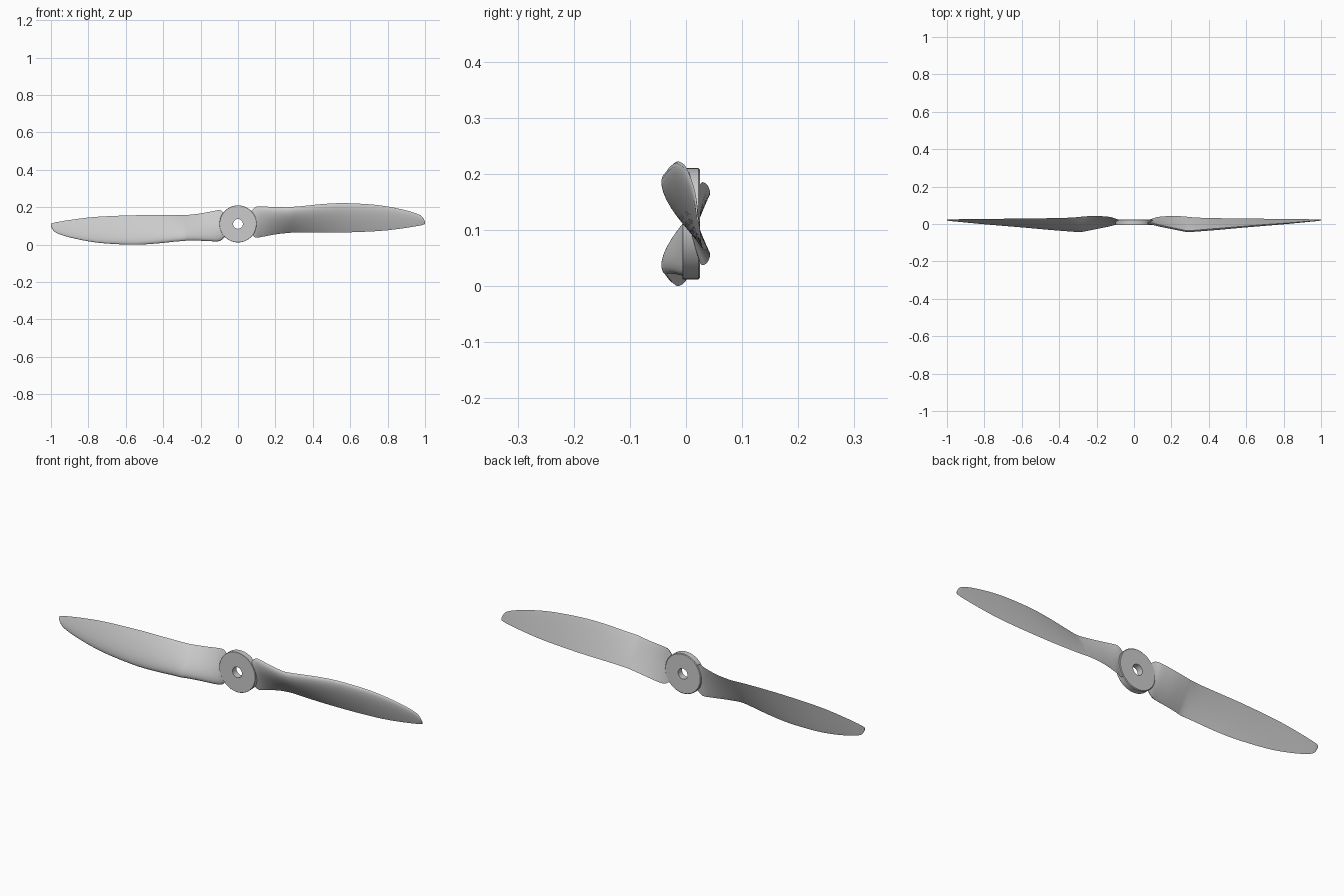
import bpy, bmesh, math
from mathutils import Vector

if "Cube" in bpy.data.objects:
    bpy.data.objects.remove(bpy.data.objects["Cube"])

CENTRE = Vector((0, 0, 0.111))


def add_object(name, mesh, spin=0.0):
    ob = bpy.data.objects.new(name, mesh)
    bpy.context.collection.objects.link(ob)
    ob.location = CENTRE
    ob.rotation_euler = (0, spin, 0)
    bpy.ops.object.select_all(action='DESELECT')
    ob.select_set(True)
    bpy.context.view_layer.objects.active = ob
    bpy.ops.object.shade_smooth_by_angle(angle=math.radians(35))
    return ob


def rings_to_mesh(name, rings, wrap):
    """Bridge closed rings of points; wrap joins last to first, else cap the ends."""
    bm = bmesh.new()
    loops = [[bm.verts.new(p) for p in ring] for ring in rings]
    pairs = list(zip(loops, loops[1:])) + ([(loops[-1], loops[0])] if wrap else [])
    for a, b in pairs:
        for i in range(len(a)):
            j = (i + 1) % len(a)
            bm.faces.new((a[i], a[j], b[j], b[i]))
    if not wrap:
        bm.faces.new(loops[0])
        bm.faces.new(loops[-1])
    bmesh.ops.recalc_face_normals(bm, faces=bm.faces)
    mesh = bpy.data.meshes.new(name)
    bm.to_mesh(mesh)
    bm.free()
    return mesh


def catmull(pts, steps):
    """Smooth the station table between its rows."""
    out = []
    for i in range(len(pts) - 1):
        p0, p1 = pts[max(i - 1, 0)], pts[i]
        p2, p3 = pts[i + 1], pts[min(i + 2, len(pts) - 1)]
        for k in range(steps):
            t = k / steps
            out.append([0.5 * (2 * b + (c - a) * t + (2 * a - 5 * b + 4 * c - d) * t * t
                               + (3 * b - a - 3 * c + d) * t ** 3)
                        for a, b, c, d in zip(p0, p1, p2, p3)])
    out.append(list(pts[-1]))
    return out


# Hub: a disc with a bore, lathed around the y axis
profile = [(0.026, -0.006), (0.098, -0.006), (0.099, -0.005),
           (0.099, 0.022), (0.096, 0.025), (0.026, 0.025)]
SEG = 72
hub_rings = []
for i in range(SEG):
    a = 2 * math.pi * i / SEG
    hub_rings.append([(r * math.cos(a), y, r * math.sin(a)) for r, y in profile])
add_object("hub", rings_to_mesh("hub", hub_rings, True))

# Blade stations: x, leading edge y z, trailing edge y z, thickness
stations = [
    (0.070, 0.010, 0.068, 0.020, -0.052, 0.012),
    (0.084, 0.008, 0.083, 0.024, -0.067, 0.014),
    (0.100, 0.005, 0.092, 0.029, -0.074, 0.016),
    (0.130, -0.003, 0.093, 0.038, -0.069, 0.018),
    (0.200, -0.018, 0.090, 0.043, -0.056, 0.021),
    (0.260, -0.031, 0.089, 0.041, -0.049, 0.022),
    (0.290, -0.036, 0.091, 0.038, -0.047, 0.022),
    (0.340, -0.032, 0.095, 0.034, -0.047, 0.021),
    (0.450, -0.023, 0.106, 0.031, -0.047, 0.019),
    (0.560, -0.014, 0.111, 0.030, -0.046, 0.016),
    (0.700, -0.003, 0.105, 0.028, -0.041, 0.013),
    (0.800, 0.004, 0.093, 0.027, -0.034, 0.010),
    (0.900, 0.012, 0.072, 0.026, -0.021, 0.007),
    (0.960, 0.017, 0.053, 0.025, -0.011, 0.005),
    (0.985, 0.019, 0.038, 0.025, -0.006, 0.004),
    (1.000, 0.021, 0.014, 0.024, -0.001, 0.003),
]
N = 14


def section(x, ly, lz, ty, tz, thick):
    """Airfoil with a domed front and a nearly flat back."""
    le, te = Vector((x, ly, lz)), Vector((x, ty, tz))
    chord = te - le
    normal = Vector((0, chord.z, -chord.y)).normalized()
    ring = []
    for side, height in ((range(N + 1), 1.0), (range(N - 1, 0, -1), -0.06)):
        for i in side:
            s = 0.5 * (1 - math.cos(math.pi * i / N))
            f = 10 * (0.2969 * math.sqrt(s) - 0.126 * s - 0.3516 * s ** 2
                      + 0.2843 * s ** 3 - 0.1036 * s ** 4)
            ring.append(le + chord * s + normal * (thick * height * f))
    return ring


blade = rings_to_mesh("blade", [section(*row) for row in catmull(stations, 4)], False)

# Two blades, half a turn apart
add_object("right_blade", blade)
add_object("left_blade", blade, math.pi)
